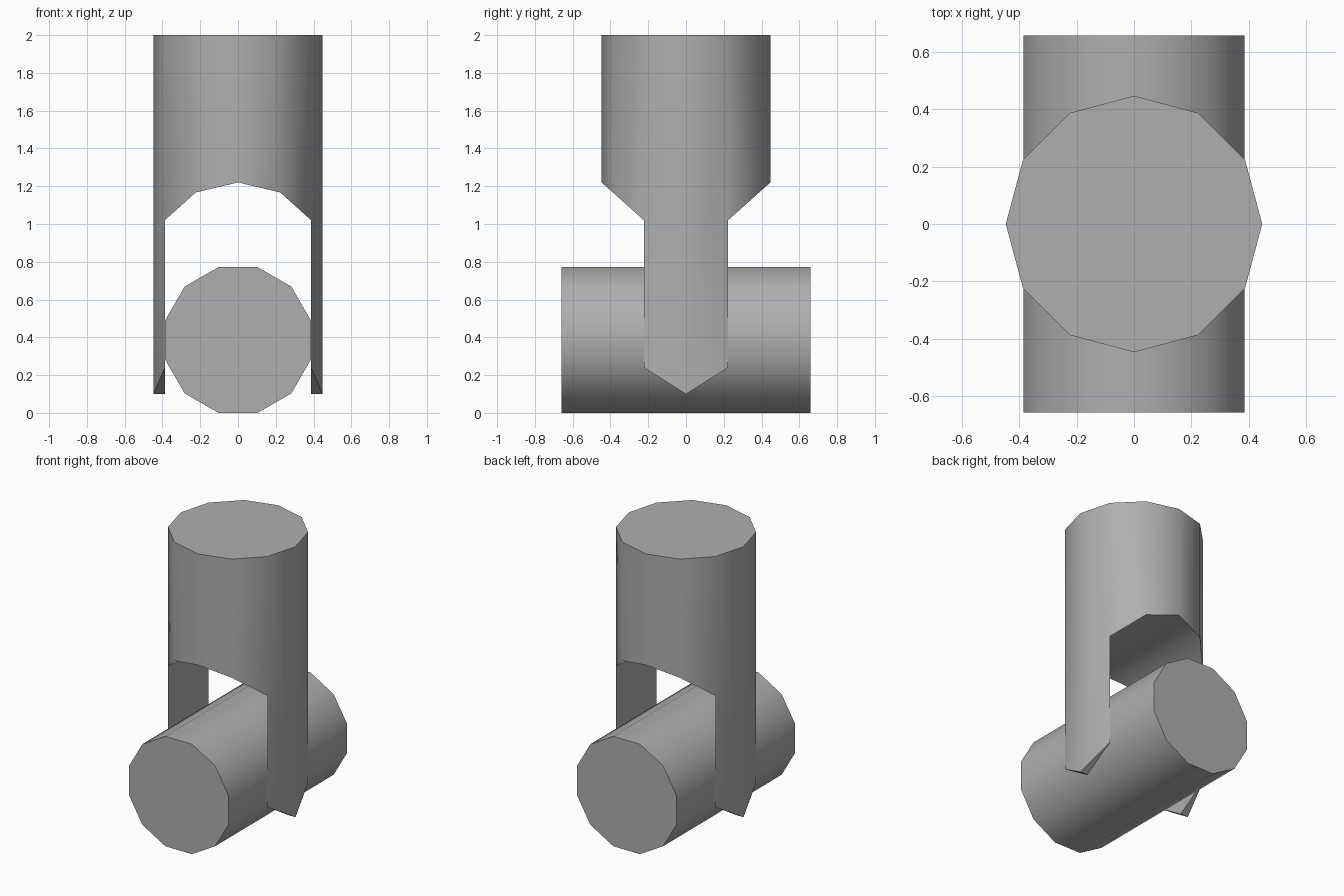
import bpy, bmesh, math

if "Cube" in bpy.data.objects:
    bpy.data.objects.remove(bpy.data.objects["Cube"])

N, R, TOP = 12, 0.447, 2.0

# Dark grey for both parts
grey = bpy.data.materials.new("dark_grey")
grey.diffuse_color = (0.43, 0.43, 0.43, 1)
grey.use_nodes = True
grey.node_tree.nodes["Principled BSDF"].inputs["Base Color"].default_value = grey.diffuse_color


def finish(name, bm):
    bmesh.ops.recalc_face_normals(bm, faces=bm.faces)
    mesh = bpy.data.meshes.new(name)
    bm.to_mesh(mesh)
    bm.free()
    mesh.materials.append(grey)
    obj = bpy.data.objects.new(name, mesh)
    bpy.context.collection.objects.link(obj)
    bpy.ops.object.select_all(action='DESELECT')
    obj.select_set(True)
    bpy.context.view_layer.objects.active = obj
    bpy.ops.object.shade_smooth_by_angle(angle=math.radians(40))
    return obj


# Cross pin: 12-sided cylinder along y, resting on a flat facet
bm = bmesh.new()
apothem, half = 0.386, 0.658
r = apothem / math.cos(math.pi / N)
rings = [[bm.verts.new((r * math.cos((k + 0.5) * math.tau / N), y,
                        apothem + r * math.sin((k + 0.5) * math.tau / N)))
          for k in range(N)] for y in (-half, half)]
for ring in rings:
    bm.faces.new(ring)
for k in range(N):
    j = (k + 1) % N
    bm.faces.new((rings[0][k], rings[0][j], rings[1][j], rings[1][k]))
finish("cross_pin", bm)

# Fork: 12-sided post with an arched slot along y and two pointed prongs
bm = bmesh.new()
ring = [(R * math.cos(k * math.tau / N), R * math.sin(k * math.tau / N))
        for k in range(N)]
arch_z = {1: 1.02, 2: 1.167, 3: 1.22, 4: 1.167, 5: 1.02}
top = [bm.verts.new((x, y, TOP)) for x, y in ring]
arch = {k: bm.verts.new((*ring[k], arch_z[min(k, N - k)]))
        for k in range(N) if k not in (0, 6)}
bm.faces.new(top)

# Post walls above the slot, and the slot ceiling
for k in range(1, 5):
    a, b = N - k, N - k - 1
    bm.faces.new((top[k], top[k + 1], arch[k + 1], arch[k]))
    bm.faces.new((top[a], top[b], arch[b], arch[a]))
    bm.faces.new((arch[k], arch[k + 1], arch[b], arch[a]))

# Prongs with pointed ends
for mid in (0, 6):
    tip = bm.verts.new((*ring[mid], 0.10))
    inner_tip = bm.verts.new((ring[mid][0] * math.cos(math.pi / 6), 0, 0.10))
    sides = [(mid - 1) % N, mid + 1]
    feet = [bm.verts.new((*ring[k], 0.24)) for k in sides]
    for k, foot in zip(sides, feet):
        bm.faces.new((top[mid], top[k], arch[k], foot, tip))
        bm.faces.new((foot, inner_tip, tip))
    bm.faces.new((arch[sides[0]], arch[sides[1]], feet[1], inner_tip, feet[0]))
finish("fork_post", bm)
